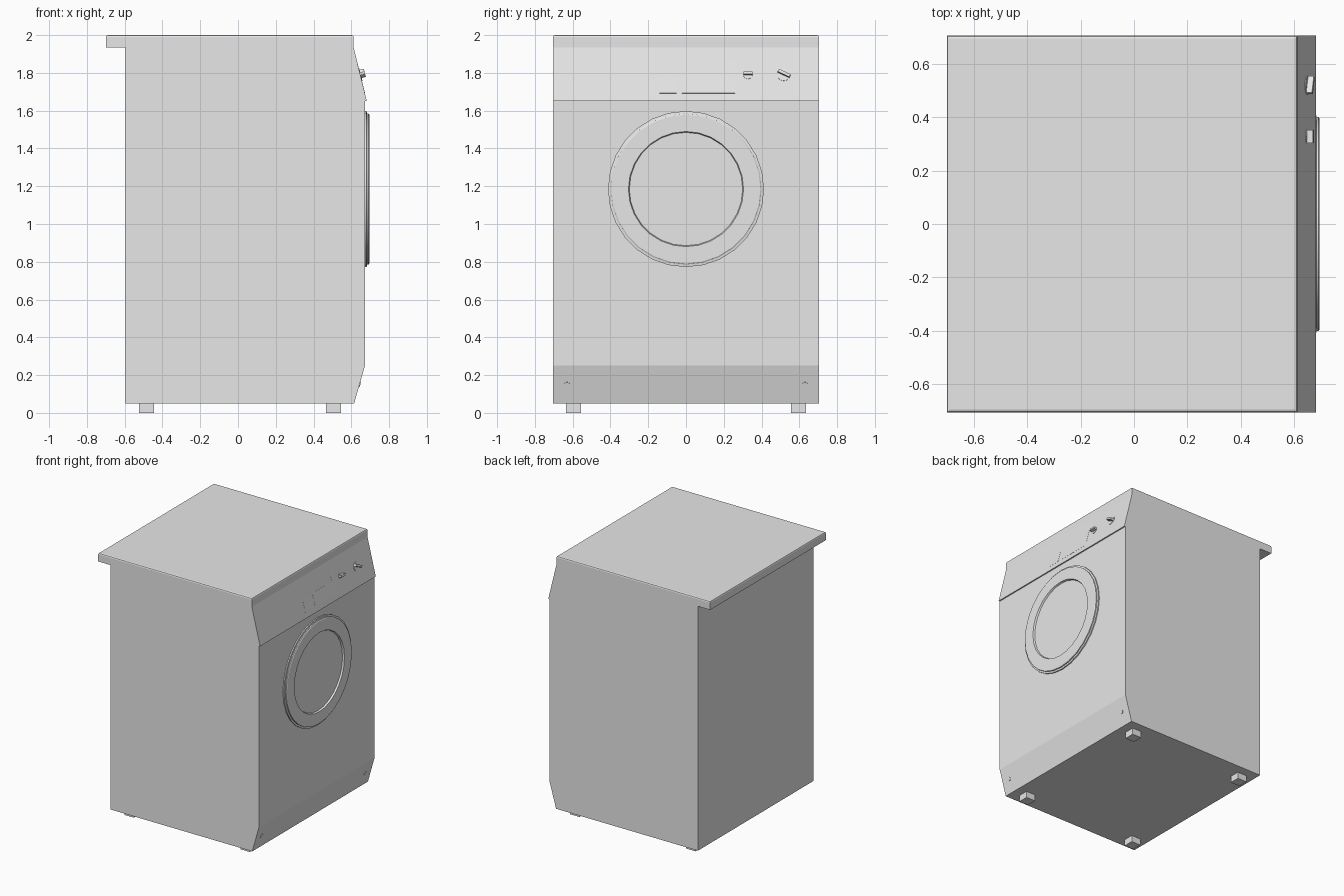
import bpy, bmesh, math
from mathutils import Matrix, Vector

cube = bpy.data.objects.get("Cube")
if cube:
    bpy.data.objects.remove(cube, do_unlink=True)

grey = bpy.data.materials.new("appliance_grey")
grey.use_nodes = True
grey.diffuse_color = (0.8, 0.8, 0.8, 1)
grey.node_tree.nodes["Principled BSDF"].inputs["Base Color"].default_value = (0.8, 0.8, 0.8, 1)

HALF = 0.705                    # half width of the cabinet
TILT = math.atan(0.25)          # lean of the control panel


def finish(name, bm):
    bmesh.ops.recalc_face_normals(bm, faces=bm.faces)
    mesh = bpy.data.meshes.new(name)
    bm.to_mesh(mesh)
    bm.free()
    mesh.materials.append(grey)
    obj = bpy.data.objects.new(name, mesh)
    bpy.context.collection.objects.link(obj)
    return obj


def extrude_profile(name, points):
    bm = bmesh.new()
    face = bm.faces.new([bm.verts.new((x, -HALF, z)) for x, z in points])
    new = bmesh.ops.extrude_face_region(bm, geom=[face])["geom"]
    moved = [v for v in new if isinstance(v, bmesh.types.BMVert)]
    bmesh.ops.translate(bm, verts=moved, vec=(0, 2 * HALF, 0))
    return finish(name, bm)


def box(name, size, matrix, top_bevel=0):
    bm = bmesh.new()
    bmesh.ops.create_cube(bm, size=1, matrix=Matrix.Diagonal((*size, 1)))
    if top_bevel:
        rim = [e for e in bm.edges if all(v.co.z > 0 for v in e.verts)]
        bmesh.ops.bevel(bm, geom=rim, offset=top_bevel, segments=2,
                        profile=0.5, affect='EDGES')
    bm.transform(matrix)
    return finish(name, bm)


def revolve(name, profile, matrix, sides):
    """Turn (radius, height) points around the local x axis."""
    bm = bmesh.new()
    verts = [bm.verts.new((h, 0, r)) for r, h in profile]
    edges = [bm.edges.new(pair) for pair in zip(verts, verts[1:])]
    bmesh.ops.spin(bm, geom=verts + edges, cent=(0, 0, 0), axis=(1, 0, 0),
                   angle=math.tau, steps=sides, use_duplicate=False)
    bmesh.ops.remove_doubles(bm, verts=bm.verts, dist=0.0001)
    bm.transform(matrix)
    return finish(name, bm)


def on_panel(y, z, turn=0):
    """Frame on the sloping panel, with local x pointing outwards."""
    place = Matrix.Translation((0.68 - 0.25 * (z - 1.65), y, z))
    return place @ Matrix.Rotation(-TILT, 4, 'Y') @ Matrix.Rotation(turn, 4, 'X')


# Cabinet, leaning control panel and worktop
extrude_profile("cabinet", [(-0.595, 0.05), (0.615, 0.05), (0.672, 0.25), (0.672, 1.65),
                            (0.682, 1.65), (0.612, 1.935), (-0.595, 1.935)])
box("worktop", (1.312, 2 * HALF, 0.065),
    Matrix.Translation((-0.044, 0, 1.9675)), top_bevel=0.01)

# Round door with a stepped rim and recessed window
door = revolve("door", [(0.413, 0), (0.413, 0.009), (0.4, 0.011), (0.4, 0.019),
                        (0.394, 0.023), (0.305, 0.023), (0.3, 0.01), (0, 0.01)],
               Matrix.Translation((0.672, 0, 1.185)), 28)
for obj in bpy.context.selected_objects:
    obj.select_set(False)
door.select_set(True)
bpy.context.view_layer.objects.active = door
bpy.ops.object.shade_smooth_by_angle(angle=math.radians(25))

# Thin plates on the control panel
for name, y, z, width, height in [("display_plate", 0.12, 1.74, 0.28, 0.1),
                                  ("drawer_plate", -0.095, 1.74, 0.09, 0.1),
                                  ("display_tab", 0.238, 1.83, 0.045, 0.075)]:
    box(name, (0.006, width, height), on_panel(y, z))

# Dials: a round base with a grip bar
for name, y, radius, turn in [("small_dial", 0.328, 0.024, 0),
                              ("large_dial", 0.518, 0.034, -0.45)]:
    frame = on_panel(y, 1.79, turn)
    revolve(name, [(radius, 0), (radius, 0.006), (0, 0.006)], frame, 16)
    box(name + "_grip", (0.028, 2 * radius, 0.016),
        frame @ Matrix.Translation((0.014, 0, 0.004)))

# Kick plate screws and feet
for side, label in [(-1, "right"), (1, "left")]:
    slope = Matrix.Translation((0.6435, side * 0.63, 0.15)) @ Matrix.Rotation(math.atan(0.285), 4, 'Y')
    revolve(label + "_screw", [(0.014, -0.002), (0.014, 0.004), (0, 0.004)], slope, 12)
    for x, end in [(-0.485, "back"), (0.505, "front")]:
        box(f"{end}_{label}_foot", (0.08, 0.08, 0.052),
            Matrix.Translation((x, side * 0.595, 0.026)))
